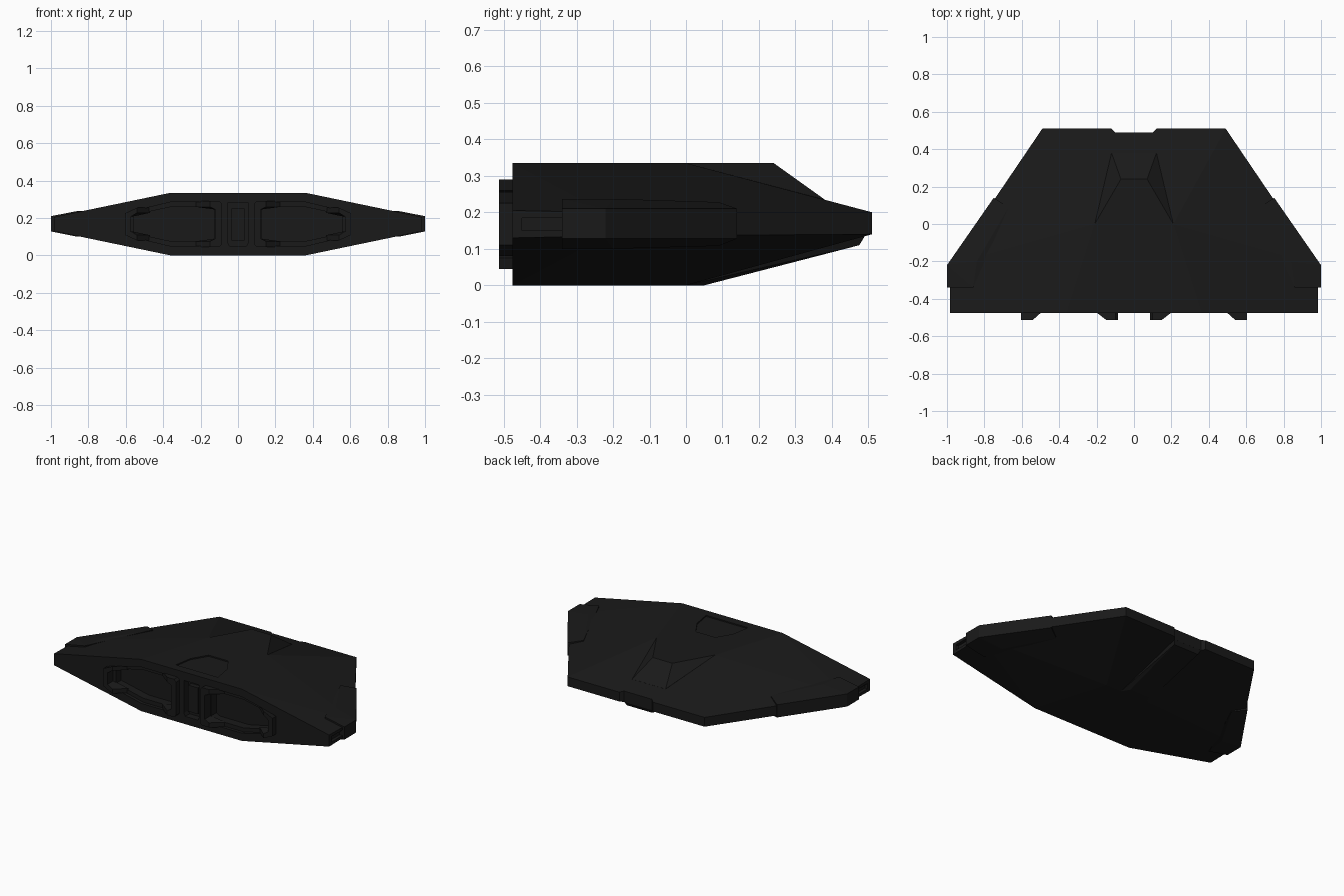
import bpy, bmesh

if "Cube" in bpy.data.objects:
    bpy.data.objects.remove(bpy.data.objects["Cube"])

dark = bpy.data.materials.new("dark_metal")
dark.diffuse_color = (0.01, 0.01, 0.01, 1)
dark.use_nodes = True
dark.node_tree.nodes["Principled BSDF"].inputs["Base Color"].default_value = dark.diffuse_color


def finish(name, bm):
    bmesh.ops.recalc_face_normals(bm, faces=bm.faces)
    mesh = bpy.data.meshes.new(name)
    bm.to_mesh(mesh)
    bm.free()
    obj = bpy.data.objects.new(name, mesh)
    obj.data.materials.append(dark)
    bpy.context.collection.objects.link(obj)
    return obj


def solid(name, points, mirror=False):
    """Convex solid around the points, optionally mirrored over x."""
    bm = bmesh.new()
    pts = list(points)
    if mirror:
        pts += [(-x, y, z) for x, y, z in pts]
    for p in pts:
        bm.verts.new(p)
    res = bmesh.ops.convex_hull(bm, input=bm.verts)
    loose = {g for g in res["geom_interior"] if isinstance(g, bmesh.types.BMVert)}
    bmesh.ops.delete(bm, geom=list(loose), context='VERTS')
    bmesh.ops.dissolve_limit(bm, angle_limit=0.01, verts=bm.verts, edges=bm.edges)
    return finish(name, bm)


def loft(name, near, far):
    """Closed solid between two matching outlines."""
    bm = bmesh.new()
    a = [bm.verts.new(p) for p in near]
    b = [bm.verts.new(p) for p in far]
    bm.faces.new(a)
    bm.faces.new(b[::-1])
    n = len(a)
    for i in range(n):
        bm.faces.new((a[i], b[i], b[(i + 1) % n], a[(i + 1) % n]))
    return finish(name, bm)


def along_y(name, outline, y0, y1):
    return loft(name, [(x, y0, z) for x, z in outline], [(x, y1, z) for x, z in outline])


def cut(target, cutter):
    m = target.modifiers.new(cutter.name, 'BOOLEAN')
    m.operation = 'DIFFERENCE'
    m.solver = 'EXACT'
    m.object = cutter
    bpy.context.view_layer.objects.active = target
    bpy.ops.object.modifier_apply(modifier=m.name)
    cutter.hide_render = True
    bpy.data.objects.remove(cutter)


# faceted wedge hull
hull = solid("hull", [
    (.36, -.475, .335), (.21, 0, .335), (.49, .51, .20),
    (.985, -.22, .20), (.985, -.475, .205),
    (.36, -.475, 0), (.21, 0, 0), (.49, .51, .14),
    (.985, -.22, .135), (.985, -.475, .13)], True)

# nose notch
cut(hull, loft("nose_notch",
               [(-.10, .49, .1), (.10, .49, .1), (.16, .55, .1), (-.16, .55, .1)],
               [(-.10, .49, .3), (.10, .49, .3), (.16, .55, .3), (-.16, .55, .3)]))

# shallow panel on the upper deck
deck = [(-.07, -.20), (.07, -.20), (.13, -.30), (.15, -.42), (-.15, -.42), (-.13, -.30)]
cut(hull, loft("deck_panel", [(x, y, .327) for x, y in deck], [(x, y, .36) for x, y in deck]))

# centre slot between the engines
slot = [(-.045, .05), (.045, .05), (.055, .07), (.055, .28), (-.055, .28), (-.055, .07)]
cut(hull, along_y("centre_slot", slot, -.55, -.43))
along_y("slot_core", [(-.035, .08), (.035, .08), (.035, .25), (-.035, .25)], -.46, -.42)

for s, side in ((-1, "left"), (1, "right")):
    # engine bay, stepped in two levels
    bay = [(.09, .07), (.12, .05), (.36, .05), (.59, .105),
           (.59, .23), (.36, .285), (.12, .285), (.09, .265)]
    inner = [(.35 + (x - .35) * .86, .168 + (z - .168) * .78) for x, z in bay]
    cut(hull, along_y("bay_outer", [(s * x, z) for x, z in bay], -.55, -.455))
    cut(hull, along_y("bay_inner", [(s * x, z) for x, z in inner], -.55, -.40))

    # clamps at both ends of the bay, arms slanting back
    def clamp(name, outline):
        loft(name, [(s * x, -.512, z) for x, z, _ in outline],
             [(s * (x + d), -.45, z) for x, z, d in outline])

    clamp(side + "_inner_clamp", [
        (.085, .06, 0), (.10, .045, 0), (.15, .045, .08), (.15, .075, .08),
        (.12, .09, 0), (.12, .245, 0), (.15, .26, .08), (.15, .29, .08),
        (.10, .29, 0), (.085, .275, 0)])
    clamp(side + "_outer_clamp", [
        (.605, .11, 0), (.605, .225, 0), (.54, .255, -.07), (.54, .228, -.07),
        (.575, .205, 0), (.575, .13, 0), (.54, .108, -.07), (.54, .08, -.07)])

    # armour plate wrapping the wing edge
    rim = [(.67, .09, .228, .108), (.75, .14, .21, .128), (1, -.22, .21, .128),
           (1, -.34, .21, .128), (.86, -.34, .237, .10), (.84, -.20, .237, .10)]
    solid(side + "_wing_plate", [(s * x, y, z) for x, y, a, b in rim for z in (a, b)])

    # small recess behind the plate on the wing tip
    cut(hull, loft(side + "_tip_recess",
                   [(s * .965, y, z) for y, z in ((-.45, .15), (-.33, .15), (-.33, .185), (-.45, .185))],
                   [(s * 1.1, y, z) for y, z in ((-.45, .15), (-.33, .15), (-.33, .185), (-.45, .185))]))

# raised cockpit wedge continuing the deck
solid("cockpit", [(.07, .24, .335), (.21, 0, .335), (.12, .38, .235),
                  (.21, 0, .28), (.12, .38, .21)], True)

# keel ridge under the nose
solid("keel", [(.07, .05, 0), (.09, .475, .11), (.10, .49, .135), (.10, .49, .15),
               (.10, 0, 0), (.10, 0, .06)], True)
